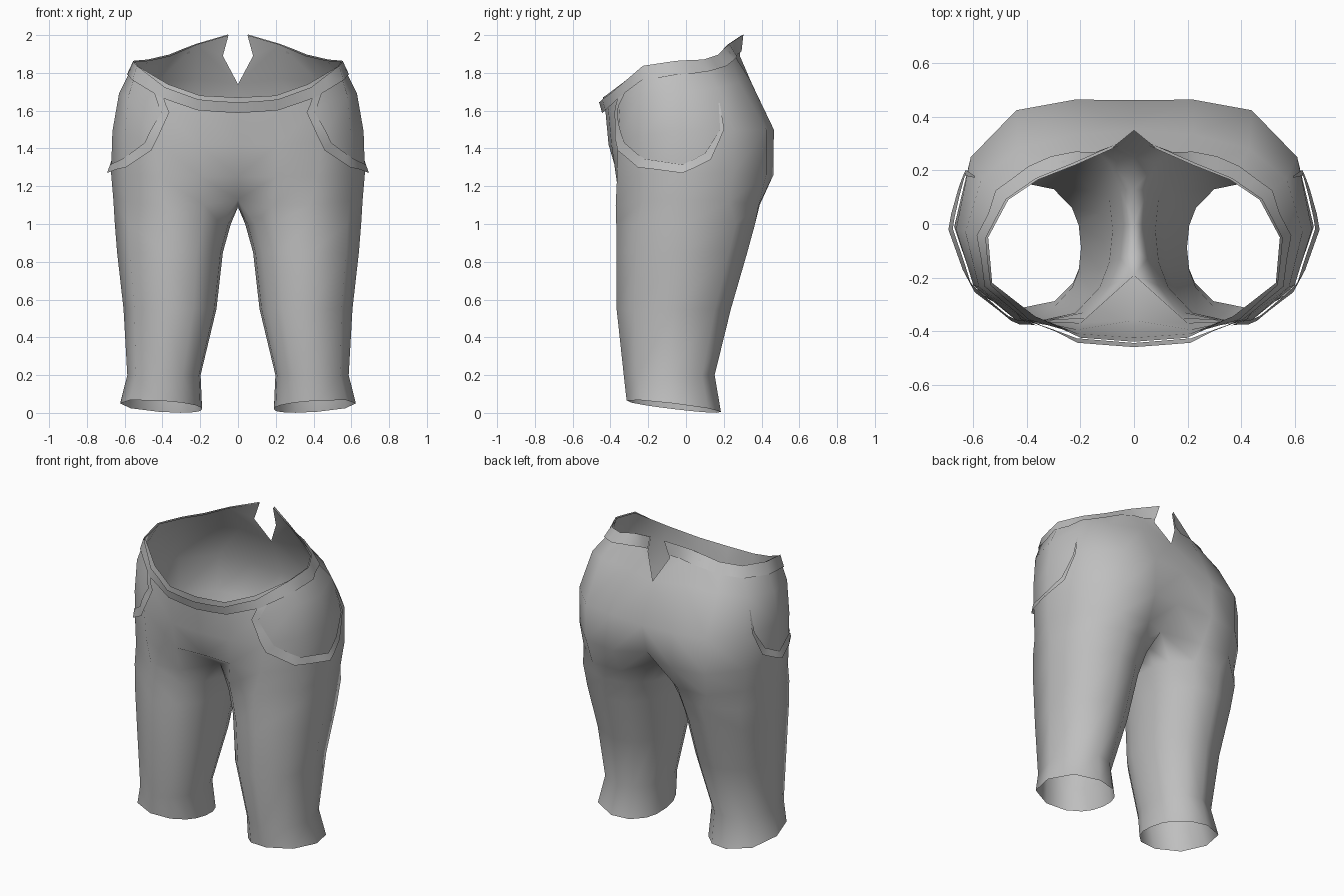
import bpy, bmesh, math
from mathutils import Vector
from mathutils.bvhtree import BVHTree

if "Cube" in bpy.data.objects:
    bpy.data.objects.remove(bpy.data.objects["Cube"])

grey = bpy.data.materials.new("grey_cloth")
grey.diffuse_color = (0.52, 0.52, 0.52, 1)
grey.use_nodes = True
grey.node_tree.nodes["Principled BSDF"].inputs["Base Color"].default_value = grey.diffuse_color


def finish(name, bm):
    """Turn a half-model bmesh into a smooth, mirrored object."""
    for f in bm.faces:
        f.smooth = True
    mesh = bpy.data.meshes.new(name)
    bm.to_mesh(mesh)
    mesh.materials.append(grey)
    obj = bpy.data.objects.new(name, mesh)
    bpy.context.collection.objects.link(obj)
    mod = obj.modifiers.new("mirror", 'MIRROR')
    mod.use_clip = True
    mod.merge_threshold = 0.002
    return obj


# Half rings of the hips, from front centre round the side to back centre
rim = [(0, -.44, 1.67), (.2, -.425, 1.68), (.37, -.345, 1.74), (.53, -.22, 1.835), (.545, -.05, 1.86),
       (.47, .09, 1.865), (.36, .165, 1.89), (.22, .22, 1.95), (.05, .295, 2.0)]
waist = [(0, -.425, 1.58), (.21, -.41, 1.59), (.42, -.35, 1.62), (.58, -.235, 1.68), (.63, -.03, 1.69),
         (.57, .17, 1.72), (.43, .28, 1.75), (.22, .335, 1.77), (0, .35, 1.74)]
hip = [(0, -.41, 1.42), (.21, -.395, 1.42), (.44, -.36, 1.44), (.60, -.23, 1.47), (.665, -.02, 1.49),
       (.61, .25, 1.5), (.44, .425, 1.5), (.22, .465, 1.5), (0, .463, 1.49)]
seat = [(0, -.36, 1.25), (.2, -.37, 1.25), (.42, -.365, 1.25), (.60, -.225, 1.26), (.672, -.01, 1.27),
        (.61, .25, 1.27), (.44, .425, 1.26), (.22, .463, 1.26), (0, .41, 1.29)]
# Full ring at the crotch: the last three points run under the centre line
crotch = [(0, -.19, 1.13), (.18, -.35, 1.1), (.38, -.372, 1.1), (.59, -.23, 1.12), (.66, -.02, 1.13),
          (.595, .23, 1.12), (.42, .385, 1.1), (.21, .39, 1.1), (0, .25, 1.17),
          (0, .13, 1.12), (0, 0, 1.09), (0, -.1, 1.09)]
notch = (.08, .285, 1.89)

# Leg rings: height, centre x, radius x, centre y, radius y
LEG = [(1.0, .345, .307, -.002, .368), (.85, .36, .28, -.022, .347), (.55, .36, .246, -.065, .303),
       (.2, .392, .194, -.089, .241), (.035, .407, .217, -.065, .25)]
ANGLES = (-54, -28, 4, 48, 90, 134, 177, 206, 234, 252, 270, 288)


def leg_ring(z, cx, rx, cy, ry):
    points = []
    for a in ANGLES:
        s, c = math.sin(math.radians(a)), -math.cos(math.radians(a))
        # slightly squared ellipse; the hem dips to the back
        u = math.copysign(abs(s) ** .9, s)
        v = math.copysign(abs(c) ** .9, c)
        tilt = .015 * u - .03 * v if z < .1 else 0
        points.append((cx + rx * u, cy + ry * v, z + tilt))
    return points


# Trousers: one open cloth surface
bm = bmesh.new()


def add(points):
    return [bm.verts.new(p) for p in points]


def bridge(low, high, count, closed=False):
    for i in range(count if closed else count - 1):
        j = (i + 1) % count
        bm.faces.new((low[i], low[j], high[j], high[i]))


rows = [add(r) for r in (rim, waist, hip, seat, crotch)]
bridge(rows[1][:8], rows[0][:8], 8)
bm.faces.new((rows[1][7], rows[1][8], bm.verts.new(notch), rows[0][8], rows[0][7]))
for high, low in zip(rows[1:], rows[2:]):
    bridge(low, high, 9)
upper = rows[-1]
for spec in LEG:
    lower = add(leg_ring(*spec))
    bridge(lower, upper, 12, True)
    upper = lower
bm.normal_update()
cloth = BVHTree.FromBMesh(bm)
finish("trousers", bm)


def ribbon(name, edge_a, edge_b, lifts_a, lifts_b, steps):
    """Strip between two paths, laid just above the cloth."""
    rb = bmesh.new()
    pairs = []
    n = len(edge_a) - 1
    for k in range(n * steps + 1):
        i = min(k // steps, n - 1)
        t = k / steps - i
        pair = []
        for edge, lifts in ((edge_a, lifts_a), (edge_b, lifts_b)):
            p = Vector(edge[i]).lerp(Vector(edge[i + 1]), t)
            spot, normal, _, _ = cloth.find_nearest(p)
            q = spot + normal * (lifts[i] * (1 - t) + lifts[i + 1] * t)
            if p.x < .001:
                q.x = 0
            pair.append(rb.verts.new(q))
        pairs.append(pair)
    for (a, b), (c, d) in zip(pairs, pairs[1:]):
        rb.faces.new((a, b, d, c))
    return finish(name, rb)


# Waistband following the rim, a little lower and looser at the front
top_edge, low_edge = [], []
for i, (top, below) in enumerate(zip(rim, waist)):
    t = Vector(top)
    down = (Vector(below) - t).normalized()
    top_edge.append(t + down * (.022 if i < 3 else 0))
    low_edge.append(t + down * .08)
low_edge[-1] = Vector((.075, .287, 1.91))
ribbon("waistband", top_edge, low_edge,
       [.024, .024, .018] + [.01] * 6, [.018, .016, .012] + [.008] * 6, 2)

# Curved pocket trim on each hip
outer = [(.41, -.365, 1.71), (.365, -.38, 1.59), (.45, -.35, 1.39), (.58, -.235, 1.30),
         (.675, -.015, 1.27), (.65, .13, 1.34), (.62, .2, 1.5), (.59, .178, 1.64)]
inner = [(.45, -.33, 1.70), (.405, -.365, 1.59), (.49, -.32, 1.43), (.60, -.215, 1.345),
         (.67, -.015, 1.315), (.65, .10, 1.375), (.63, .18, 1.5), (.59, .172, 1.64)]
ribbon("pocket_trim", inner, outer, [.008] * 7 + [.004],
       [.01, .014, .016, .02, .024, .018, .01, .005], 3)
